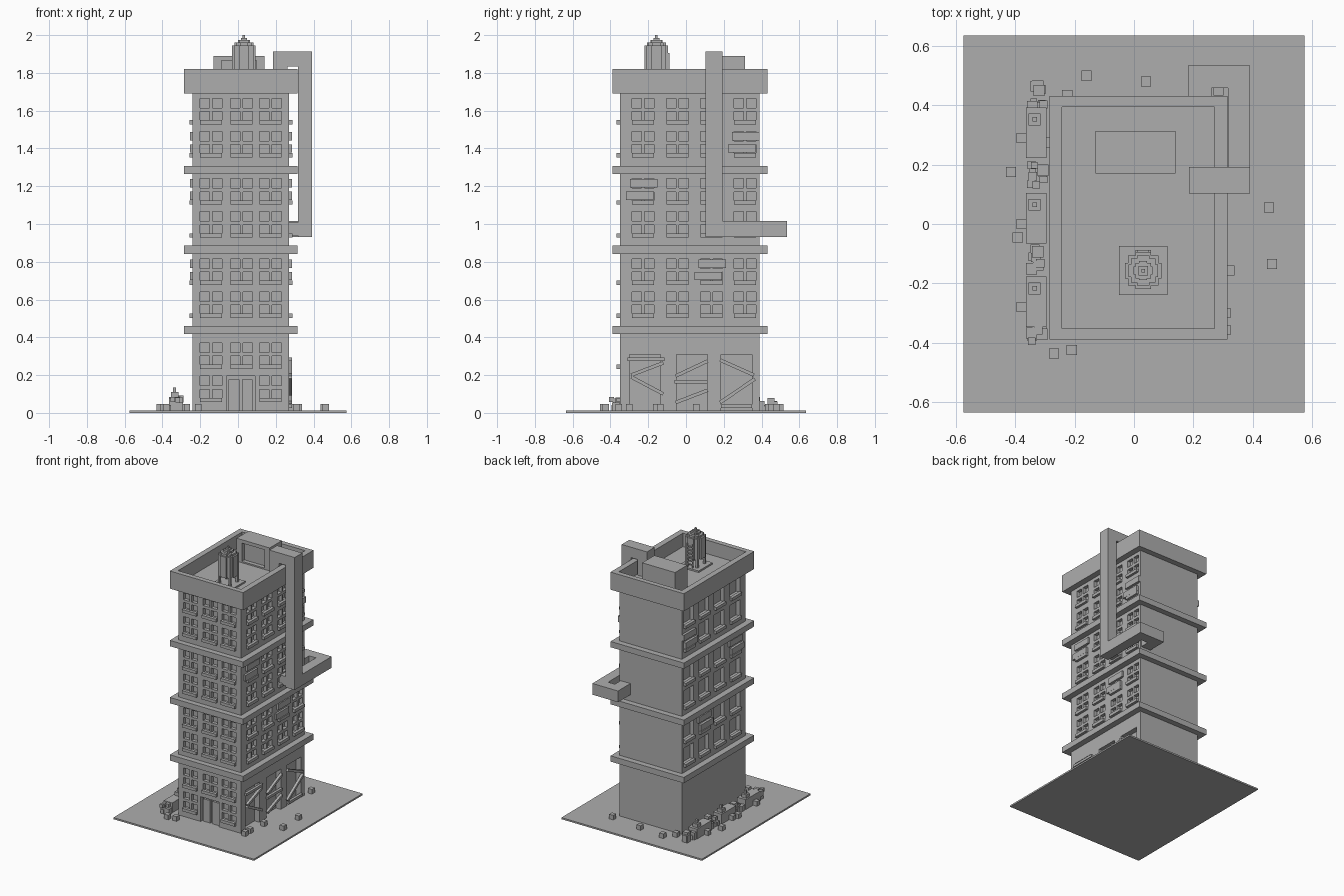
import bpy, bmesh, math, random
from mathutils import Matrix, Vector

random.seed(4)
if "Cube" in bpy.data.objects:
    bpy.data.objects.remove(bpy.data.objects["Cube"])

grey = bpy.data.materials.new("concrete_grey")
grey.use_nodes = True
grey.diffuse_color = (0.42, 0.42, 0.42, 1)
grey.node_tree.nodes["Principled BSDF"].inputs["Base Color"].default_value = grey.diffuse_color


def add_box(bm, x0, x1, y0, y1, z0, z1, spin=None):
    """Append a box given by its limits, optionally turned about its centre."""
    centre = Vector(((x0 + x1) / 2, (y0 + y1) / 2, (z0 + z1) / 2))
    size = Matrix.Diagonal((x1 - x0, y1 - y0, z1 - z0, 1))
    turn = spin if spin else Matrix.Identity(4)
    bmesh.ops.create_cube(bm, size=1, matrix=Matrix.Translation(centre) @ turn @ size)


def make(name, bm):
    mesh = bpy.data.meshes.new(name)
    bm.to_mesh(mesh)
    bm.free()
    mesh.materials.append(grey)
    obj = bpy.data.objects.new(name, mesh)
    bpy.context.collection.objects.link(obj)
    return obj


def boxes(name, items):
    bm = bmesh.new()
    for item in items:
        add_box(bm, *item)
    return make(name, bm)


def carve(obj, items):
    """Cut boxes out of an object and keep the result as plain mesh."""
    cutter = boxes("cutter", items)
    cutter.hide_render = True
    mod = obj.modifiers.new("cut", 'BOOLEAN')
    mod.object = cutter
    mod.solver = 'EXACT'
    graph = bpy.context.evaluated_depsgraph_get()
    mesh = bpy.data.meshes.new_from_object(obj.evaluated_get(graph))
    obj.modifiers.clear()
    obj.data = mesh
    bpy.data.objects.remove(cutter)


# Wall planes of the tower
X0, X1, Y0, Y1 = -0.24, 0.27, -0.35, 0.39


def on_wall(side, u0, u1, z0, z1, inner, outer):
    """Box on a wall: u runs along it, inner/outer are offsets from it."""
    if side == "front":
        return (u0, u1, Y0 - outer, Y0 - inner, z0, z1)
    if side == "left":
        return (X1 + inner, X1 + outer, u0, u1, z0, z1)
    return (X0 - outer, X0 - inner, u0, u1, z0, z1)


# Windows: four small panes on front and left, one open bay on the right
row_tops = [1.665, 1.49, 1.24, 1.065, 0.815, 0.64, 0.37, 0.195]
front_columns = [-0.143, 0.018, 0.172]
side_columns = [-0.228, -0.045, 0.135, 0.312]
boarded = [(0, 2), (3, 1), (2, 4)]
holes, sills, planks = [], [], []


def window(side, u, top):
    if side == "right":
        holes.append(on_wall(side, u - 0.058, u + 0.058, top - 0.12, top, -0.03, 0.02))
    else:
        for du in (-0.033, 0.033):
            for dz in (0.025, 0.095):
                holes.append(on_wall(side, u + du - 0.025, u + du + 0.025,
                                     top - dz - 0.025, top - dz + 0.025, -0.025, 0.02))
    sills.append(on_wall(side, u - 0.058, u + 0.058, top - 0.137, top - 0.115, -0.005, 0.018))


for r, top in enumerate(row_tops):
    for c, u in enumerate(front_columns):
        if not (r == 7 and c == 1):
            window("front", u, top)
    for c, u in enumerate(side_columns):
        if r > 5:
            continue
        for side in ("left", "right"):
            if (c, r) in boarded or (c, r) == (3, 1):
                for dz, shift in ((0.025, 0.012), (0.09, -0.01)):
                    planks.append(on_wall(side, u + shift - 0.08, u + shift + 0.065,
                                          top - dz - 0.022, top - dz + 0.022, -0.005, 0.015))
            window(side, u, top)

# Entrance and the three ground-floor shop bays
holes.append(on_wall("front", -0.06, 0.09, 0.0, 0.195, -0.03, 0.02))
shop_bays = [(-0.30, -0.135), (-0.05, 0.115), (0.185, 0.35)]
holes += [on_wall("left", a, b, 0.012, 0.31, -0.04, 0.02) for a, b in shop_bays]

tower = boxes("tower_walls", [(X0, X1, Y0, Y1, 0.0, 1.70)])
carve(tower, holes)
boxes("window_sills", sills)
boxes("window_planks", planks)
boxes("front_doors", [on_wall("front", a, b, 0.01, 0.178, -0.035, -0.015)
                      for a, b in ((-0.05, 0.007), (0.022, 0.078))])

# Diagonal boards nailed over the shop bays: (y, z) end points
board_ends = [
    ((-0.31, 0.285), (-0.115, 0.285)), ((-0.29, 0.20), (-0.12, 0.265)), ((-0.29, 0.19), (-0.12, 0.10)),
    ((-0.055, 0.195), (0.115, 0.275)), ((-0.06, 0.165), (0.115, 0.165)), ((-0.055, 0.055), (0.115, 0.12)),
    ((0.18, 0.28), (0.36, 0.20)), ((0.18, 0.055), (0.365, 0.18)), ((0.185, 0.035), (0.35, 0.035))]
bm = bmesh.new()
for (ya, za), (yb, zb) in board_ends:
    half = math.hypot(yb - ya, zb - za) / 2
    y, z = (ya + yb) / 2, (za + zb) / 2
    spin = Matrix.Rotation(math.atan2(zb - za, yb - ya), 4, 'X')
    add_box(bm, X1 - 0.004, X1 + 0.016, y - half, y + half, z - 0.009, z + 0.009, spin)
make("shop_boards", bm)

# Floor bands, parapet and ground
LEDGE = (-0.285, 0.315, -0.39, 0.432)
boxes("floor_bands", [LEDGE + (z, z + 0.043) for z in (0.418, 0.842, 1.264)])
parapet = boxes("parapet", [LEDGE + (1.69, 1.82)])
carve(parapet, [(-0.243, 0.272, -0.353, 0.395, 1.72, 1.9)])
boxes("ground_slab", [(-0.575, 0.575, -0.635, 0.635, 0, 0.012)])

# Roof hut with an open front
hut = boxes("roof_hut", [(-0.13, 0.14, 0.17, 0.313, 1.715, 1.89)])
carve(hut, [(-0.088, 0.098, 0.15, 0.20, 1.73, 1.865)])

# Air duct: over the parapet, down the left wall, round the back corner
boxes("air_duct", [
    (0.185, 0.392, 0.103, 0.192, 1.835, 1.912),
    (0.185, 0.262, 0.103, 0.192, 1.715, 1.84),
    (0.317, 0.392, 0.103, 0.192, 0.932, 1.84),
    (0.317, 0.392, 0.19, 0.535, 0.932, 1.015),
    (0.182, 0.32, 0.458, 0.535, 0.932, 1.015),
    (0.182, 0.262, 0.38, 0.46, 0.932, 1.015)])
boxes("duct_wall_joint", [(0.26, 0.32, 0.11, 0.185, 0.94, 1.008)])

# Water tank on legs, built from stepped crossing blocks
TX, TY = 0.031, -0.157


def stepped(radius, z0, z1):
    steps = ((1, 0.42), (0.82, 0.82), (0.42, 1))
    return [(TX - a * radius, TX + a * radius, TY - b * radius, TY + b * radius, z0, z1) for a, b in steps]


boxes("tank_body", stepped(0.062, 1.79, 1.945))
boxes("tank_roof", stepped(0.05, 1.94, 1.96) + stepped(0.032, 1.955, 1.975)
      + [(TX - 0.016, TX + 0.016, TY - 0.016, TY + 0.016, 1.97, 1.985),
         (TX - 0.006, TX + 0.006, TY - 0.006, TY + 0.006, 1.98, 2.0)])
boxes("tank_legs", [(TX + i - 0.008, TX + i + 0.008, TY + j - 0.008, TY + j + 0.008, 1.72, 1.8)
                    for i in (-0.043, 0.043) for j in (-0.043, 0.043)])
boxes("tank_base", [(TX - 0.082, TX + 0.082, TY - 0.082, TY + 0.082, 1.715, 1.732)])
boxes("tank_ladder", [(TX + s - 0.004, TX + s + 0.004, TY + 0.06, TY + 0.07, 1.73, 1.905) for s in (-0.022, 0.022)]
      + [(TX - 0.022, TX + 0.022, TY + 0.062, TY + 0.07, 1.75 + k * 0.026, 1.758 + k * 0.026) for k in range(6)])

# Crates along the right wall with knobbly heaps between them
crates, heaps = [], []
for y in (-0.262, 0.02, 0.308):
    crates += [(-0.365, -0.295, y - 0.085, y + 0.085, 0.01, 0.085),
               (-0.355, -0.315, y + 0.025, y + 0.065, 0.08, 0.11),
               (-0.343, -0.327, y + 0.037, y + 0.053, 0.10, 0.135)]
for y in (-0.375, -0.12, 0.165, 0.43):
    for k in range(9):
        s = random.uniform(0.011, 0.02)
        x = random.uniform(-0.35, -0.305)
        v = y + random.uniform(-0.035, 0.035)
        z = random.uniform(0.02, 0.075)
        heaps.append((x - s, x + s, v - s, v + s, z - s, z + s) if z - s > 0.03
                     else (x - s, x + s, v - s, v + s, 0.01, z + s))
boxes("crates", crates)
boxes("rubbish_heaps", heaps)

# Loose rubble blocks on the ground
rubble = [(-0.16, 0.50), (0.04, 0.48), (-0.225, 0.435), (-0.38, 0.29), (-0.415, 0.175), (-0.38, 0),
          (-0.392, -0.045), (-0.38, -0.28), (-0.27, -0.437), (-0.21, -0.425), (0.455, 0.055),
          (0.465, -0.135), (0.322, -0.157), (0.308, -0.30), (0.308, -0.357), (0.285, 0.45), (-0.30, 0.275)]
boxes("rubble_blocks", [(x - 0.017, x + 0.017, y - 0.017, y + 0.017, 0.01, 0.046) for x, y in rubble])
